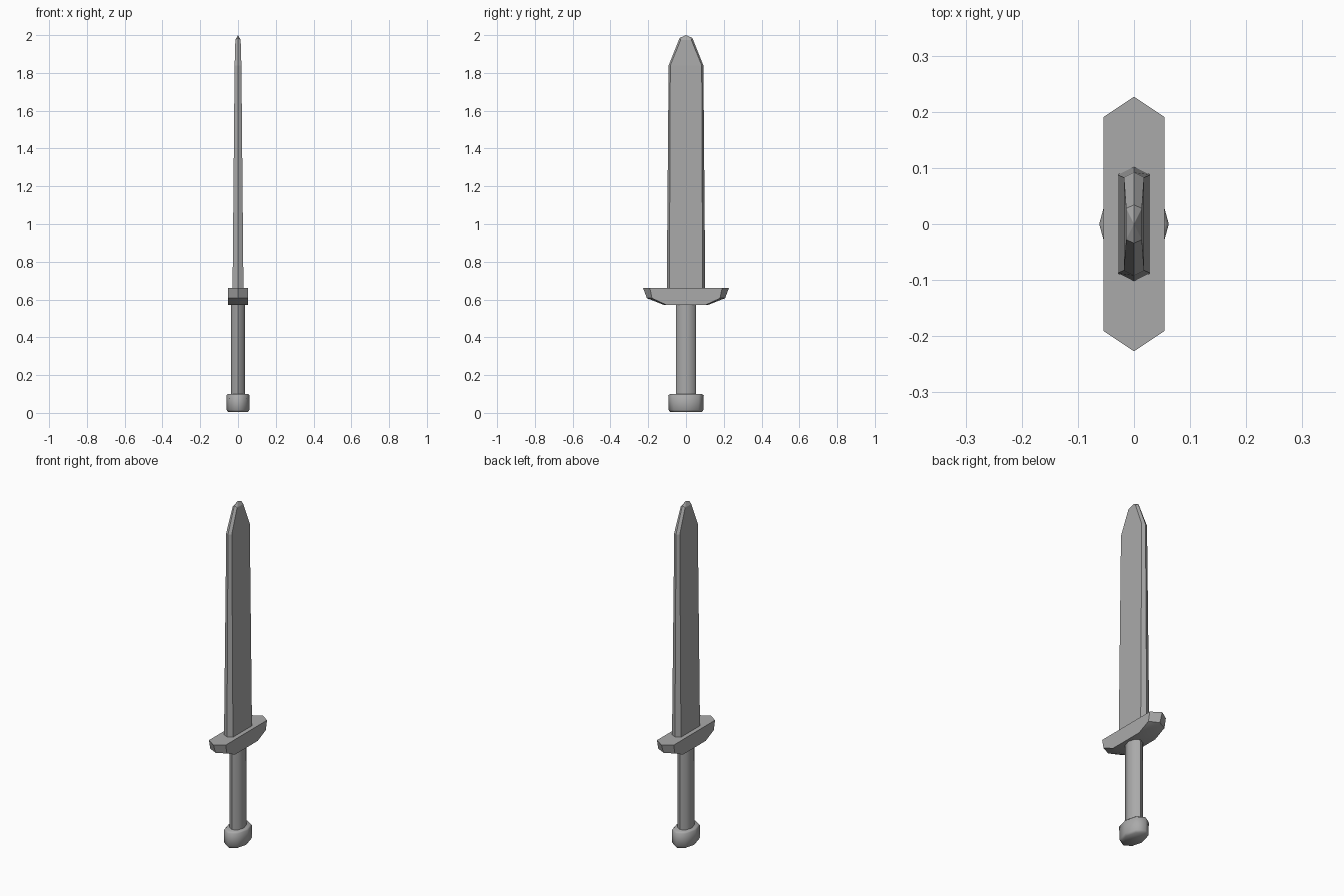
import bpy
import bmesh
from math import sin, cos, pi, radians

old = bpy.data.objects.get("Cube")
if old:
    bpy.data.objects.remove(old, do_unlink=True)

steel = bpy.data.materials.new("plain grey")
steel.use_nodes = True
GREY = (0.4, 0.4, 0.4, 1)
steel.diffuse_color = GREY
steel.node_tree.nodes["Principled BSDF"].inputs["Base Color"].default_value = GREY


def hexagon(x, y_flat, y_edge, z_flat, z_edge=None):
    """Ring with two broad flat sides and a ridge at each y end."""
    ze = z_flat if z_edge is None else z_edge
    return [(x, -y_flat, z_flat), (x, y_flat, z_flat), (0, y_edge, ze),
            (-x, y_flat, z_flat), (-x, -y_flat, z_flat), (0, -y_edge, ze)]


def oval(rx, ry, z, sides=8):
    return [(rx * cos(2 * pi * i / sides), ry * sin(2 * pi * i / sides), z)
            for i in range(sides)]


def loft(name, rings, smooth_angle=None, tip=None):
    """Skin rings from bottom to top, closing with a cap or a point."""
    bm = bmesh.new()
    loops = [[bm.verts.new(p) for p in ring] for ring in rings]
    n = len(loops[0])
    for low, high in zip(loops, loops[1:]):
        for i in range(n):
            j = (i + 1) % n
            bm.faces.new((low[i], low[j], high[j], high[i]))
    bm.faces.new(loops[0][::-1])
    if tip:
        top = bm.verts.new(tip)
        for i in range(n):
            bm.faces.new((loops[-1][i], loops[-1][(i + 1) % n], top))
    else:
        bm.faces.new(loops[-1])
    bmesh.ops.recalc_face_normals(bm, faces=bm.faces)
    mesh = bpy.data.meshes.new(name)
    bm.to_mesh(mesh)
    bm.free()
    mesh.materials.append(steel)
    obj = bpy.data.objects.new(name, mesh)
    bpy.context.collection.objects.link(obj)
    if smooth_angle:
        bpy.ops.object.select_all(action='DESELECT')
        obj.select_set(True)
        bpy.context.view_layer.objects.active = obj
        bpy.ops.object.shade_smooth_by_angle(angle=radians(smooth_angle))
    return obj


# Blade: slim tapering hexagonal bar with a blunt point
loft("blade", [
    hexagon(0.029, 0.088, 0.102, 0.64),
    hexagon(0.018, 0.083, 0.092, 1.84),
    hexagon(0.014, 0.028, 0.034, 1.975, 1.985),
], tip=(0, 0, 2.0))

# Crossguard: flat on top, sweeping in underneath
loft("crossguard", [
    hexagon(0.054, 0.105, 0.118, 0.572),
    hexagon(0.054, 0.18, 0.207, 0.607),
    hexagon(0.054, 0.191, 0.227, 0.66),
], 40)

# Grip: oval eight-sided bar
loft("grip", [oval(0.038, 0.054, 0.08), oval(0.038, 0.054, 0.59)], 60)

# Pommel: wider oval block with softened rims
loft("pommel", [
    oval(0.052, 0.082, 0.004),
    oval(0.061, 0.093, 0.016),
    oval(0.062, 0.094, 0.092),
    oval(0.054, 0.085, 0.099),
], 60)
